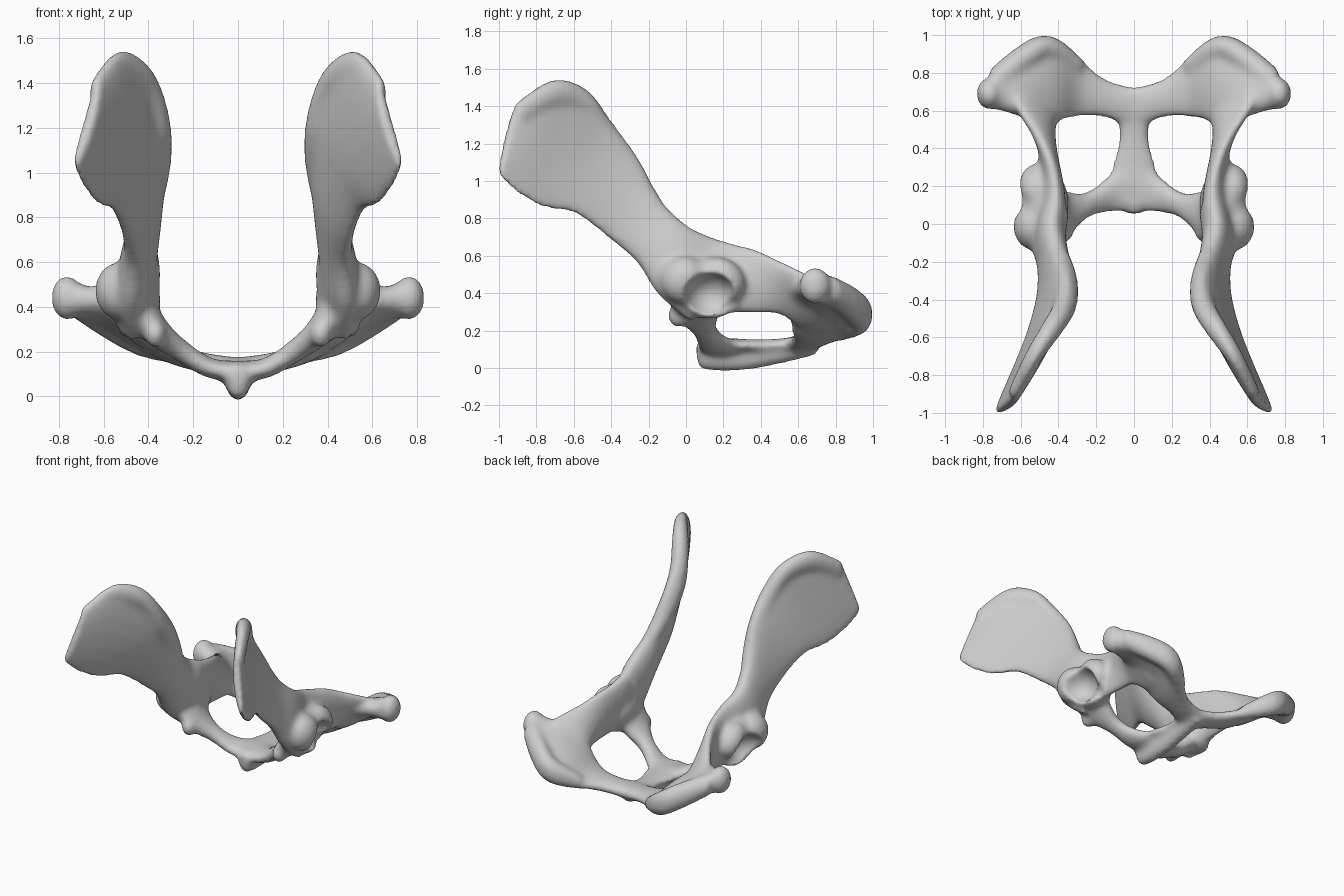
import bpy, bmesh, math
from mathutils import Vector, Matrix

if "Cube" in bpy.data.objects:
    bpy.data.objects.remove(bpy.data.objects["Cube"])


def spline(p0, p1, p2, p3, t):
    return (2 * p1 + (p2 - p0) * t + (2 * p0 - 5 * p1 + 4 * p2 - p3) * t ** 2
            + (3 * p1 - p0 - 3 * p2 + p3) * t ** 3) / 2


def refine(stations, steps=4):
    """Smoothly interpolate (edge, edge, half thickness) stations."""
    rows = [(Vector(a), Vector(b), t) for a, b, t in stations]
    out = []
    for i in range(len(rows) - 1):
        q = [rows[max(0, min(len(rows) - 1, i + k))] for k in (-1, 0, 1, 2)]
        for s in range(steps):
            out.append(tuple(spline(*col, s / steps) for col in zip(*q)))
    return out + [rows[-1]]


def loft(bm, stations, bow=0, sides=20):
    """Closed oval tube spanning the two edges at each station."""
    rows = refine(stations)
    mids = [(r[0] + r[1]) / 2 for r in rows]
    rings = []
    for i, (top, low, thick) in enumerate(rows):
        along = mids[min(i + 1, len(mids) - 1)] - mids[max(i - 1, 0)]
        half = (top - low) / 2
        flat = half.cross(along).normalized()
        ring = []
        for k in range(sides):
            c, s = math.cos(math.tau * k / sides), math.sin(math.tau * k / sides)
            bend = bow * half.length * (1 - c * c)
            ring.append(bm.verts.new(mids[i] + half * c + flat * (thick * s + bend)))
        rings.append(ring)
    for r, q in zip(rings, rings[1:]):
        for k in range(sides):
            j = (k + 1) % sides
            bm.faces.new((r[k], r[j], q[j], q[k]))
    bm.faces.new(rings[0][::-1])
    bm.faces.new(rings[-1])


def blob(bm, centre, radii, turn=0):
    m = (Matrix.Translation(centre) @ Matrix.Rotation(turn, 4, 'X')
         @ Matrix.Diagonal((*radii, 1)))
    bmesh.ops.create_uvsphere(bm, u_segments=24, v_segments=16, radius=1, matrix=m)


bm = bmesh.new()
# Hip blade and its neck
loft(bm, [
    ((.63, -.92, 1.41), (.74, -1.01, 1.03), .028),
    ((.53, -.72, 1.55), (.70, -.92, .94), .042),
    ((.43, -.54, 1.50), (.63, -.76, .85), .048),
    ((.36, -.40, 1.33), (.56, -.59, .82), .055),
    ((.35, -.25, 1.12), (.50, -.41, .69), .068),
    ((.39, -.14, .91), (.48, -.26, .56), .075),
    ((.43, 0, .77), (.49, -.15, .39), .085),
    ((.41, .12, .71), (.48, .03, .24), .085)], bow=.06)
# Thick upper border of the blade
loft(bm, [
    ((.64, -.92, 1.42), (.64, -.88, 1.30), .03),
    ((.53, -.71, 1.54), (.54, -.70, 1.40), .045),
    ((.43, -.53, 1.49), (.42, -.55, 1.33), .058),
    ((.37, -.40, 1.32), (.36, -.46, 1.14), .062),
    ((.36, -.26, 1.11), (.36, -.34, .97), .062),
    ((.40, -.13, .90), (.40, -.19, .78), .055)])
# Upper bar, flaring out into the rear plate
loft(bm, [
    ((.43, 0, .76), (.48, 0, .30), .07),
    ((.41, .12, .71), (.46, .12, .28), .07),
    ((.42, .25, .67), (.46, .24, .29), .058),
    ((.46, .37, .64), (.45, .38, .29), .05),
    ((.53, .49, .58), (.43, .51, .28), .05),
    ((.62, .61, .52), (.38, .61, .22), .05),
    ((.66, .73, .46), (.36, .73, .20), .05)])
# Rear plate sweeping out to the knob
loft(bm, [
    ((-.03, .48, .11), (-.03, .72, .13), .05),
    ((.15, .56, .15), (.15, .77, .15), .045),
    ((.30, .56, .20), (.31, .90, .19), .045),
    ((.43, .54, .33), (.46, 1.0, .26), .06),
    ((.58, .56, .43), (.62, .92, .34), .065),
    ((.70, .60, .45), (.75, .79, .41), .075),
    ((.76, .61, .45), (.80, .75, .44), .07)])
# Heavy back border of the plate
loft(bm, [
    ((.28, .82, .24), (.28, .82, .14), .045),
    ((.45, .93, .37), (.45, .93, .18), .068),
    ((.58, .88, .44), (.58, .88, .25), .07),
    ((.72, .76, .50), (.73, .76, .35), .07)])
blob(bm, (.765, .69, .44), (.07, .085, .1))
# Front floor bar rising to the socket
loft(bm, [
    ((-.03, .06, .11), (-.03, .42, .11), .05),
    ((.12, .06, .12), (.12, .27, .13), .045),
    ((.25, .03, .20), (.25, .17, .20), .05),
    ((.36, -.07, .29), (.37, .18, .29), .065),
    ((.45, -.09, .40), (.45, .22, .40), .085)])
blob(bm, (.37, -.04, .28), (.05, .06, .065))
# Flat midline floor, with the sharp keel beneath
loft(bm, [
    ((-.14, .10, .12), (.14, .10, .12), .035),
    ((-.12, .30, .12), (.12, .30, .12), .035),
    ((-.08, .46, .12), (.08, .46, .12), .035),
    ((-.10, .62, .13), (.10, .62, .13), .04)])
loft(bm, [
    ((0, .05, .14), (0, .06, .04), .04),
    ((0, .12, .15), (0, .09, -.01), .055),
    ((0, .30, .15), (0, .30, -.015), .055),
    ((0, .50, .16), (0, .50, .02), .055),
    ((0, .70, .18), (0, .70, .07), .055)])
# Swelling around the hip socket, with its upper rim
blob(bm, (.48, .11, .43), (.135, .19, .165), -.35)
blob(bm, (.53, -.01, .47), (.11, .13, .13))
blob(bm, (.52, .20, .48), (.09, .13, .1), -.7)
bmesh.ops.recalc_face_normals(bm, faces=bm.faces)
mesh = bpy.data.meshes.new("pelvis")
bm.to_mesh(mesh)
bm.free()
pelvis = bpy.data.objects.new("pelvis", mesh)
bpy.context.collection.objects.link(pelvis)
bpy.context.view_layer.objects.active = pelvis
pelvis.select_set(True)


def apply(kind, **settings):
    modifier = pelvis.modifiers.new(kind.lower(), kind)
    for key, value in settings.items():
        setattr(modifier, key, value)
    bpy.ops.object.modifier_apply(modifier=modifier.name)


def fuse(rounds):
    apply('REMESH', mode='VOXEL', voxel_size=.015)
    apply('SMOOTH', factor=.5, iterations=rounds)


# Fuse both halves into one smooth bone
apply('MIRROR', use_mirror_merge=False)
fuse(9)

# Press the round socket and its lower notch into each outer side
for centre, radii in (((.62, .13, .385), (.15, .135, .125)),
                      ((.60, .22, .32), (.11, .11, .07))):
    for v in pelvis.data.vertices:
        reach = 1 - sum(((v.co[i] - centre[i]) / radii[i]) ** 2 for i in (1, 2))
        if reach > 0:
            floor = centre[0] - radii[0] * math.sqrt(reach)
            if abs(v.co.x) > floor:
                v.co.x = math.copysign(floor, v.co.x)
fuse(5)

# Pale grey bone
grey = bpy.data.materials.new("bone_grey")
grey.use_nodes = True
colour = (.62, .62, .62, 1)
grey.diffuse_color = colour
grey.node_tree.nodes["Principled BSDF"].inputs["Base Color"].default_value = colour
pelvis.data.materials.clear()
pelvis.data.materials.append(grey)
bpy.ops.object.shade_smooth_by_angle(angle=math.radians(50))
